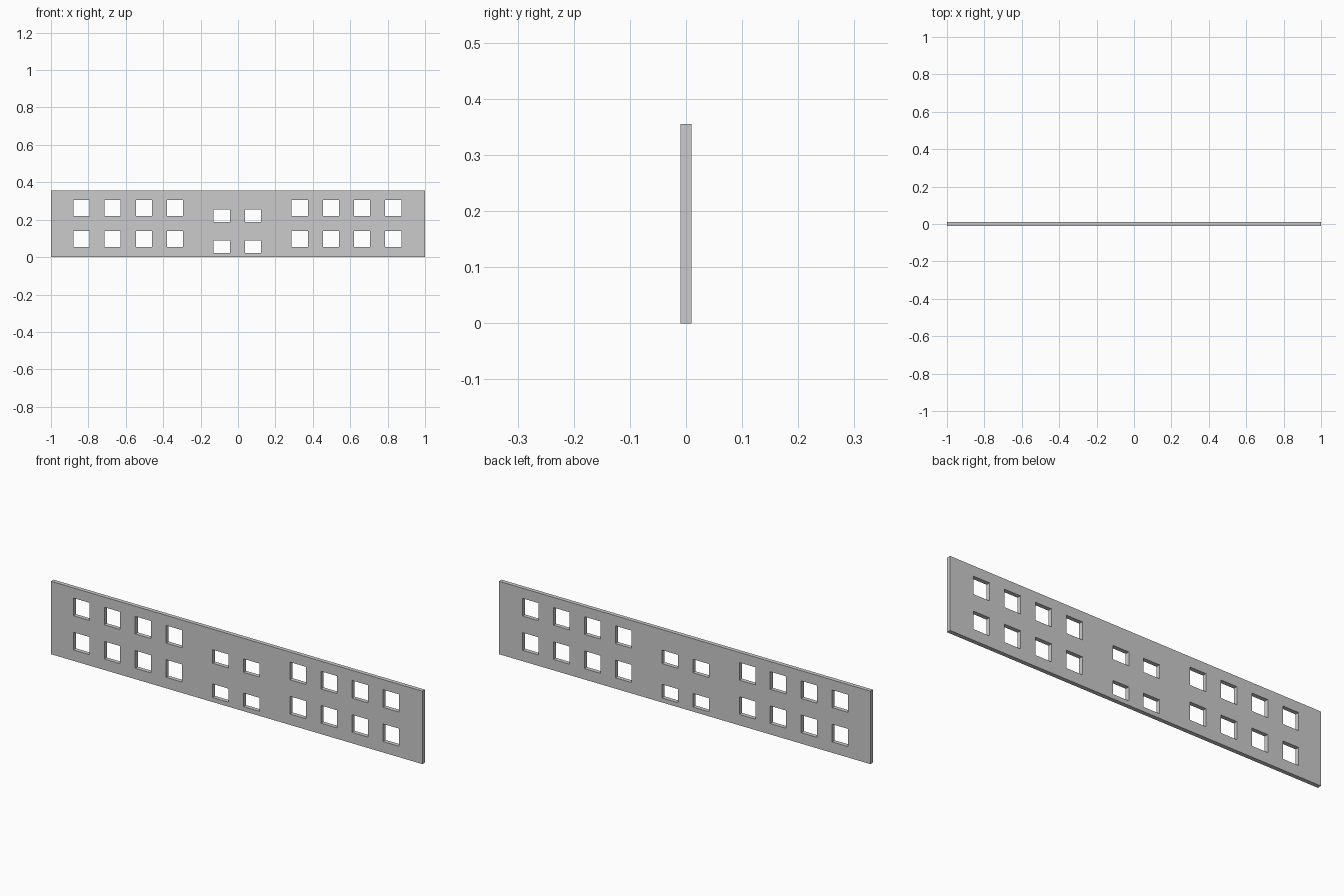
import bpy, bmesh
from mathutils import Matrix, Vector

if "Cube" in bpy.data.objects:
    bpy.data.objects.remove(bpy.data.objects["Cube"])

HEIGHT, THICK = 0.355, 0.02
PITCH = 1 / 6          # spacing of windows, both across and up
WIN_W = 0.086


def add_box(bm, x, z, w, d, h):
    """Box centred on (x, 0, z)."""
    bmesh.ops.create_cube(bm, size=1, matrix=Matrix.Translation((x, 0, z))
                          @ Matrix.Diagonal(Vector((w, d, h, 1))))


def make_object(name, bm):
    mesh = bpy.data.meshes.new(name)
    bm.to_mesh(mesh)
    bm.free()
    obj = bpy.data.objects.new(name, mesh)
    bpy.context.collection.objects.link(obj)
    return obj


# Wall slab
bm = bmesh.new()
add_box(bm, 0, HEIGHT / 2, 2, THICK, HEIGHT)
wall = make_object("facade_wall", bm)

# Window groups: first x, count, lower-row z, window height
groups = [(-0.837, 4, 0.096, 0.086),   # left wing
          (-0.087, 2, 0.055, 0.066),   # stairwell, set lower
          (0.330, 4, 0.096, 0.086)]    # right wing
bm = bmesh.new()
for x0, count, z0, h in groups:
    for i in range(count):
        for row in range(2):
            add_box(bm, x0 + i * PITCH, z0 + row * PITCH, WIN_W, THICK * 4, h)
cutter = make_object("window_cutter", bm)
cutter.hide_render = True

# Cut the openings, apply and discard the cutter
mod = wall.modifiers.new("window_openings", 'BOOLEAN')
mod.operation, mod.solver, mod.object = 'DIFFERENCE', 'EXACT', cutter
bpy.context.view_layer.objects.active = wall
wall.select_set(True)
bpy.ops.object.modifier_apply(modifier=mod.name)
bpy.data.objects.remove(cutter)
